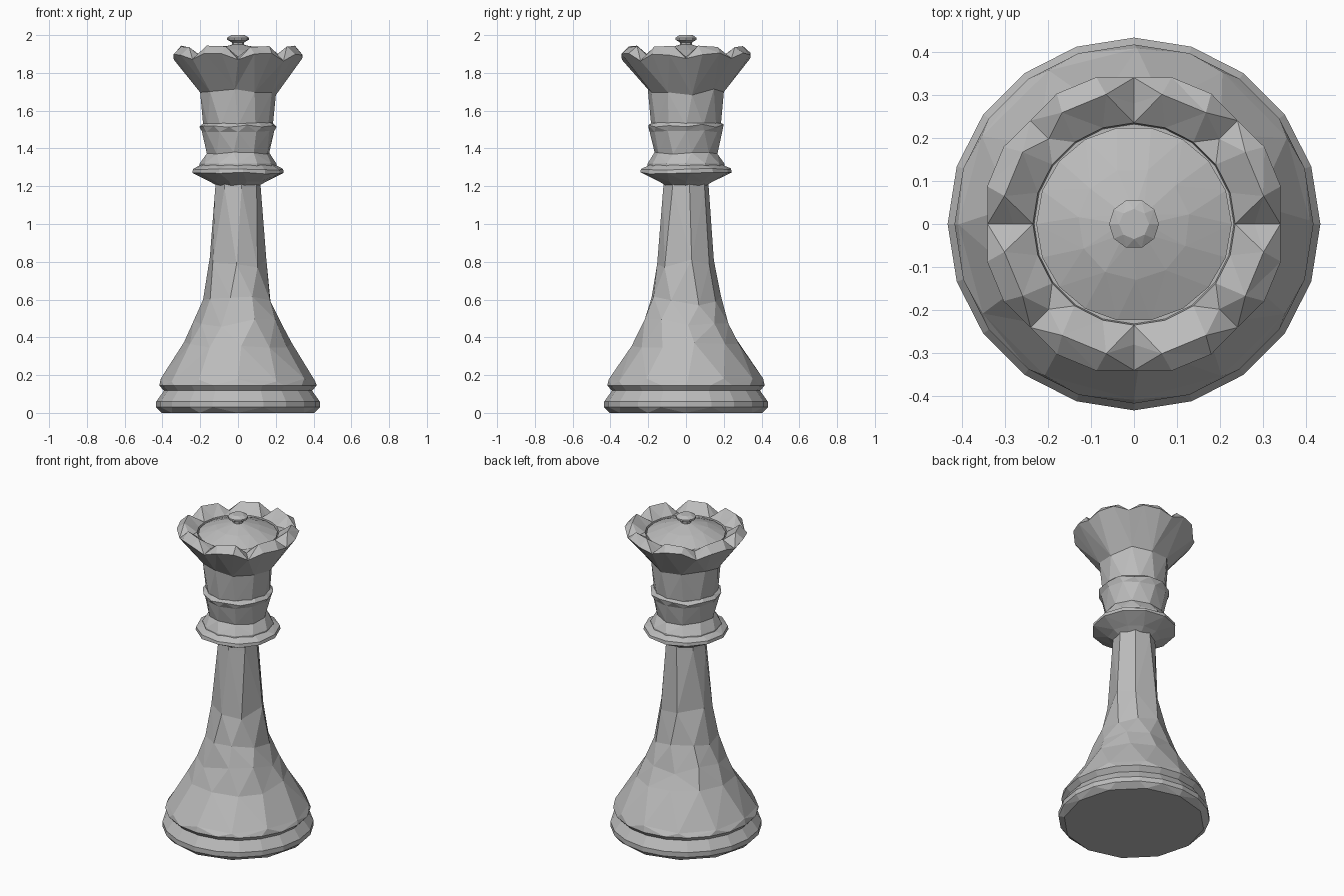
import bpy
import bmesh
import random
from math import sin, cos, tau

random.seed(4)
cube = bpy.data.objects.get("Cube")
if cube:
    bpy.data.objects.remove(cube)

grey = bpy.data.materials.new("stone grey")
grey.use_nodes = True
colour = (0.5, 0.5, 0.5, 1)
grey.diffuse_color = colour
grey.node_tree.nodes["Principled BSDF"].inputs["Base Color"].default_value = colour


def ring(bm, r, z, sides, turn=0.0, rough=0.0):
    """Regular ring, optionally with chipped heights and angles."""
    out = []
    for i in range(sides):
        a = tau * (i + turn + random.uniform(-rough, rough) * 5) / sides
        h = z + random.uniform(-rough, rough)
        out.append((a, bm.verts.new((r * cos(a), r * sin(a), h))))
    return out


def bridge(bm, low, high):
    """Triangles between two rings of any side counts."""
    i = j = 0
    n, m = len(low), len(high)

    def angle(loop, k):
        return loop[k % len(loop)][0] + tau * (k // len(loop))

    while i < n or j < m:
        a, b = low[i % n][1], high[j % m][1]
        if j >= m or (i < n and angle(low, i + 1) + angle(low, i) <= angle(high, j + 1) + angle(high, j)):
            bm.faces.new((a, low[(i + 1) % n][1], b))
            i += 1
        else:
            bm.faces.new((a, high[(j + 1) % m][1], b))
            j += 1


def finish(name, bm, rings):
    for low, high in zip(rings, rings[1:]):
        bridge(bm, low, high)
    for end in (rings[0], rings[-1]):
        bm.faces.new([v for _, v in end])
    bmesh.ops.recalc_face_normals(bm, faces=bm.faces)
    mesh = bpy.data.meshes.new(name)
    bm.to_mesh(mesh)
    bm.free()
    mesh.materials.append(grey)
    bpy.context.collection.objects.link(bpy.data.objects.new(name, mesh))


def turned(name, profile):
    bm = bmesh.new()
    finish(name, bm, [ring(bm, *p) for p in profile])


# Stepped foot: radius, height, sides, turn, roughness
turned("foot", [
    (0.405, 0, 12), (0.433, 0.03, 20), (0.433, 0.06, 20), (0.39, 0.12, 20)])

# Flared body and slim stem
turned("stem", [
    (0.39, 0.115, 20), (0.417, 0.145, 20), (0.408, 0.175, 12, 0, 0.01),
    (0.288, 0.36, 11, 0.3, 0.02), (0.235, 0.48, 10, 0, 0.025),
    (0.187, 0.59, 9, 0.4, 0.03), (0.153, 0.8, 7, 0.1, 0.03),
    (0.122, 1.19, 8, 0.2), (0.118, 1.24, 8, 0.2)])

# Collar disc
turned("collar", [
    (0.115, 1.205, 10), (0.15, 1.225, 10), (0.243, 1.27, 12, 0.2, 0.005),
    (0.24, 1.29, 12, 0.2, 0.005), (0.2, 1.312, 14)])

# Waisted neck with a thin chipped ridge
turned("neck", [
    (0.203, 1.305, 12), (0.203, 1.32, 12), (0.168, 1.375, 10, 0.3, 0.006),
    (0.192, 1.49, 12, 0, 0.006), (0.205, 1.52, 14, 0, 0.008),
    (0.186, 1.535, 12, 0.2, 0.004)])


# Flared crown with eight notches cut across its rim
def rim(bm, tip_r, tip_z, notch_r, notch_z, spread):
    out = []
    for k in range(8):
        for step in (0, spread, 1 - spread):
            a = tau * (k + step) / 8
            r, z = (tip_r, tip_z) if step else (notch_r, notch_z)
            z += random.uniform(-0.008, 0.008)
            out.append((a, bm.verts.new((r * cos(a), r * sin(a), z))))
    return out


bm = bmesh.new()
finish("crown", bm, [
    ring(bm, 0.184, 1.52, 12),
    ring(bm, 0.203, 1.7, 10, 0.3, 0.02),
    rim(bm, 0.352, 1.9, 0.34, 0.0 + 1.87, 0.32),
    rim(bm, 0.308, 1.94, 0.28, 1.885, 0.27),
    ring(bm, 0.235, 1.885, 20),
    ring(bm, 0.232, 1.865, 20)])

# Domed cap and top knob
turned("cap", [
    (0.227, 1.86, 18), (0.227, 1.88, 18), (0.13, 1.923, 11, 0.3, 0.003),
    (0.03, 1.95, 8)])
turned("knob", [
    (0.03, 1.94, 8), (0.033, 1.962, 8), (0.058, 1.975, 10),
    (0.058, 1.986, 10), (0.035, 2, 8)])
